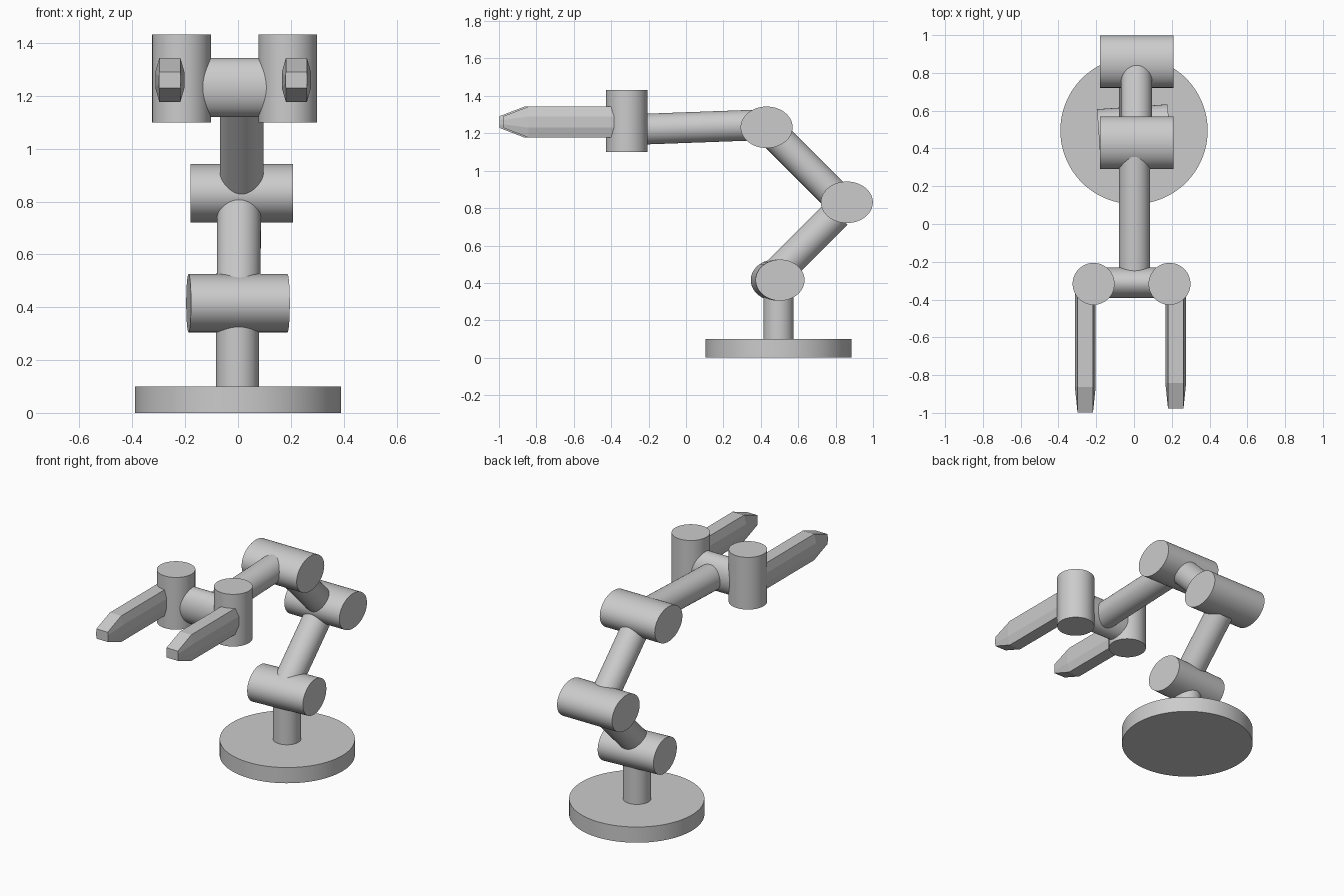
import bpy
import bmesh
import math
from mathutils import Vector

cube = bpy.data.objects.get("Cube")
if cube:
    bpy.data.objects.remove(cube, do_unlink=True)

GREY = (0.6, 0.6, 0.6, 1.0)
grey = bpy.data.materials.new("plain_grey")
grey.use_nodes = True
grey.diffuse_color = GREY
grey.node_tree.nodes["Principled BSDF"].inputs["Base Color"].default_value = GREY


def finish(name, bm, angle):
    """Turn a bmesh into a shaded object."""
    bmesh.ops.recalc_face_normals(bm, faces=bm.faces)
    mesh = bpy.data.meshes.new(name)
    bm.to_mesh(mesh)
    bm.free()
    mesh.materials.append(grey)
    obj = bpy.data.objects.new(name, mesh)
    bpy.context.collection.objects.link(obj)
    bpy.ops.object.select_all(action="DESELECT")
    obj.select_set(True)
    bpy.context.view_layer.objects.active = obj
    bpy.ops.object.shade_smooth_by_angle(angle=math.radians(angle))
    return obj


def rod(name, start, end, radius, height=None, sides=64):
    """Cylinder between two points; height gives an oval its upright radius."""
    start, end = Vector(start), Vector(end)
    axis = end - start
    bm = bmesh.new()
    bmesh.ops.create_cone(bm, cap_ends=True, segments=sides, radius1=1,
                          radius2=1, depth=axis.length)
    bmesh.ops.scale(bm, vec=(radius, height or radius, 1), verts=bm.verts)
    turn = axis.to_track_quat("Z", "Y").to_matrix()
    bmesh.ops.rotate(bm, matrix=turn, verts=bm.verts)
    bmesh.ops.translate(bm, vec=(start + end) / 2, verts=bm.verts)
    return finish(name, bm, 30)


def finger(name, x, tip_y):
    """Eight-sided bar along y, narrowing to a blunt tip."""
    z = 1.26
    # y, half width of flat, half width of side, half height, side half height
    stations = [(-0.34, 0.04, 0.055, 0.083, 0.03),
                (tip_y + 0.135, 0.04, 0.055, 0.083, 0.03),
                (tip_y, 0.04, 0.041, 0.031, 0.012)]
    bm = bmesh.new()
    rings = []
    for y, flat, side, tall, low in stations:
        quarter = [(side, low), (flat, tall)]
        half = quarter + [(-a, b) for a, b in reversed(quarter)]
        outline = half + [(-a, -b) for a, b in half]
        rings.append([bm.verts.new((x + a, y, z + b)) for a, b in outline])
    for near, far in zip(rings, rings[1:]):
        for i in range(len(near)):
            j = (i + 1) % len(near)
            bm.faces.new((near[i], near[j], far[j], far[i]))
    bm.faces.new(rings[0])
    bm.faces.new(rings[-1])
    return finish(name, bm, 5)


# Base and column
rod("base", (0, 0.495, 0), (0, 0.495, 0.1), 0.39, sides=96)
rod("column", (-0.002, 0.495, 0.09), (-0.002, 0.495, 0.415), 0.081)

# Oval joints, the lowest one turned slightly
rod("lower_joint", (-0.187, 0.477, 0.415), (0.187, 0.503, 0.415), 0.131, 0.11)
rod("middle_joint", (-0.179, 0.86, 0.831), (0.208, 0.86, 0.831), 0.139, 0.111)
rod("upper_joint", (-0.179, 0.431, 1.232), (0.208, 0.431, 1.232), 0.139, 0.111)

# Arm segments
rod("lower_arm", (0.002, 0.47, 0.435), (0.004, 0.805, 0.77), 0.083)
rod("middle_arm", (0.014, 0.82, 0.845), (0.014, 0.435, 1.23), 0.082)
rod("upper_arm", (0.003, 0.4, 1.245), (0.003, -0.31, 1.219), 0.082)

# Gripper
rod("wrist_bar", (-0.214, -0.311, 1.232), (0.188, -0.311, 1.232), 0.082, 0.112)
for side, x, finger_x, tip_y in (("right", -0.214, -0.258, -0.998),
                                 ("left", 0.188, 0.221, -0.977)):
    rod(side + "_knuckle", (x, -0.317, 1.1), (x, -0.317, 1.432), 0.111)
    finger(side + "_finger", finger_x, tip_y)
